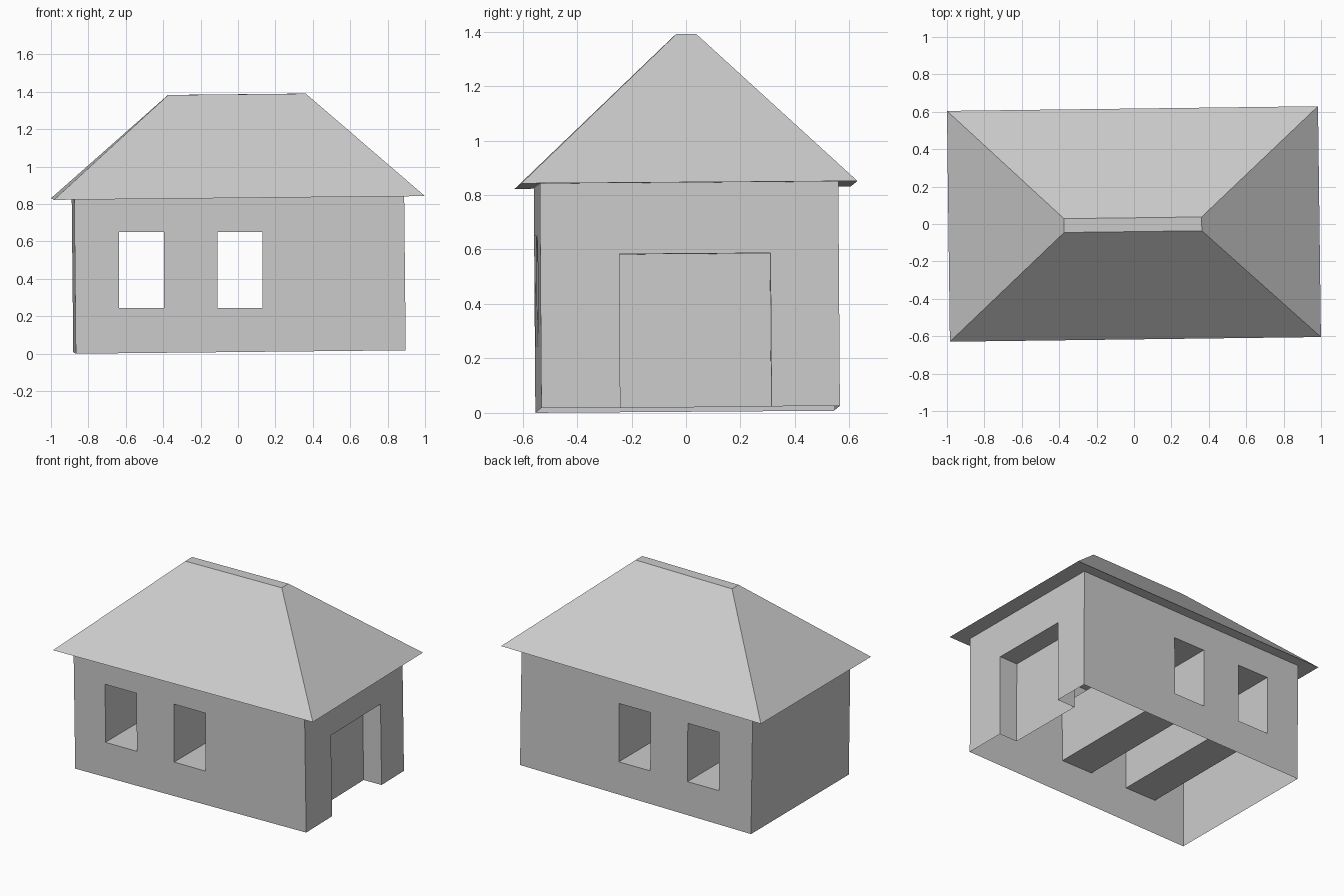
import bpy
import bmesh
from mathutils import Matrix, Vector, Euler

cube = bpy.data.objects.get("Cube")
if cube:
    bpy.data.objects.remove(cube, do_unlink=True)

# One plain grey for the whole house
GREY = (0.6, 0.6, 0.6, 1)
grey = bpy.data.materials.new("plain_grey")
grey.use_nodes = True
grey.diffuse_color = GREY
grey.node_tree.nodes["Principled BSDF"].inputs["Base Color"].default_value = GREY

# The house stands very slightly askew
TILT = Matrix.Translation((0.008, 0.006, 0.013)) @ Euler((0.007, -0.0102, 0.0126)).to_matrix().to_4x4()
EAVE_Z = 0.824
RIDGE_Z = 1.374


def add_object(name, bm, matrix=None):
    if matrix is not None:
        bm.transform(matrix)
    bmesh.ops.recalc_face_normals(bm, faces=bm.faces)
    mesh = bpy.data.meshes.new(name)
    bm.to_mesh(mesh)
    bm.free()
    mesh.materials.append(grey)
    obj = bpy.data.objects.new(name, mesh)
    bpy.context.collection.objects.link(obj)
    return obj


def box(name, low, high, matrix=None):
    low, high = Vector(low), Vector(high)
    bm = bmesh.new()
    bmesh.ops.create_cube(bm, size=1)
    bmesh.ops.scale(bm, vec=high - low, verts=bm.verts)
    bmesh.ops.translate(bm, vec=(low + high) / 2, verts=bm.verts)
    return add_object(name, bm, matrix)


# Walls
walls = box("walls", (-0.882, -0.548, 0), (0.882, 0.548, EAVE_Z), TILT)

# Cutters: two window tunnels from front to back and the doorway recess
cutters = [box("window_cutter", (x, -0.8, 0.245), (x + 0.24, 0.8, 0.65))
           for x in (-0.635, -0.11)]
cutters.append(box("door_cutter", (0.745, -0.258, -0.2), (1.1, 0.297, 0.563), TILT))

for cutter in cutters:
    cutter.hide_render = True
    cut = walls.modifiers.new("opening", "BOOLEAN")
    cut.operation = "DIFFERENCE"
    cut.solver = "EXACT"
    cut.object = cutter

# Apply the cuts, then open the underside of the walls
graph = bpy.context.evaluated_depsgraph_get()
bm = bmesh.new()
bm.from_object(walls, graph)
walls.modifiers.clear()
bottom = [f for f in bm.faces if f.normal.z < -0.9 and f.calc_center_median().z < 0.1]
bmesh.ops.delete(bm, geom=bottom, context="FACES")
bm.to_mesh(walls.data)
bm.free()
for cutter in cutters:
    bpy.data.objects.remove(cutter, do_unlink=True)

# Hipped roof with a narrow flat ridge
bm = bmesh.new()
bmesh.ops.create_cube(bm, size=2)
for v in bm.verts:
    if v.co.z > 0:
        v.co = (v.co.x * 0.368, v.co.y * 0.037, RIDGE_Z)
    else:
        v.co = (v.co.x * 0.992, v.co.y * 0.617, EAVE_Z)
add_object("roof", bm, TILT)
